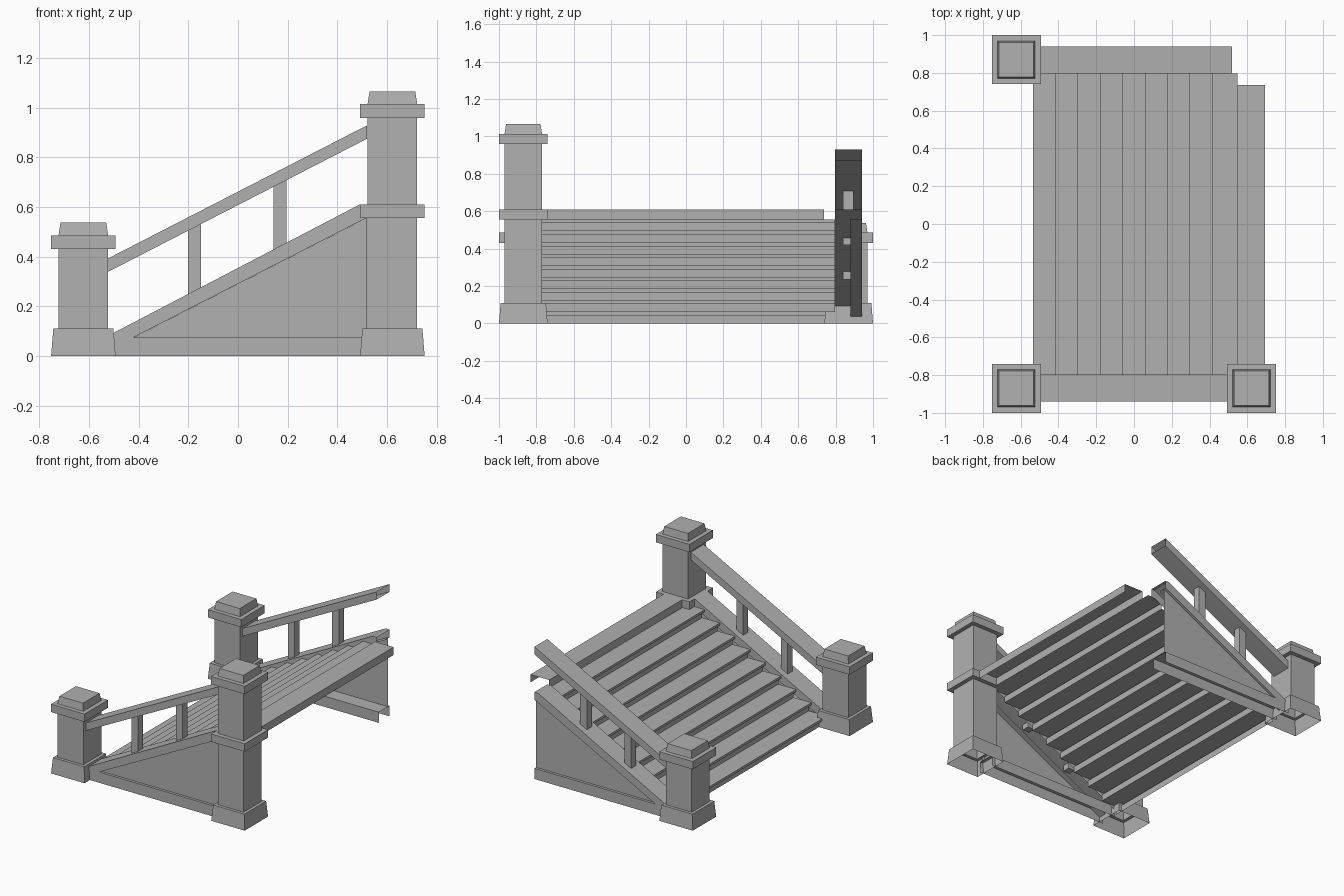
import bpy

if "Cube" in bpy.data.objects:
    bpy.data.objects.remove(bpy.data.objects["Cube"])

# Dark grey stone
stone = bpy.data.materials.new("stone")
stone.diffuse_color = (0.44, 0.44, 0.44, 1)
stone.use_nodes = True
stone.node_tree.nodes["Principled BSDF"].inputs["Base Color"].default_value = stone.diffuse_color


def mesh(name, verts, faces):
    me = bpy.data.meshes.new(name)
    me.from_pydata(verts, [], faces)
    me.update()
    me.materials.append(stone)
    ob = bpy.data.objects.new(name, me)
    bpy.context.collection.objects.link(ob)
    return ob


def sweep(name, sections, closed=False, end=False):
    """Skin strips between sections of equal point count; optionally cap the last."""
    n = len(sections[0])
    verts = [p for s in sections for p in s]
    faces = []
    for i in range(len(sections) - 1):
        for j in range(n if closed else n - 1):
            k = (j + 1) % n
            faces.append((i * n + j, i * n + k, (i + 1) * n + k, (i + 1) * n + j))
    if end:
        faces.append(tuple(range(len(verts) - n, len(verts))))
    return mesh(name, verts, faces)


def post(name, x, y, rings):
    """Square post lofted from (half width, height) rings, open underneath."""
    secs = [[(x - h, y - h, z), (x + h, y - h, z), (x + h, y + h, z), (x - h, y + h, z)]
            for h, z in rings]
    sweep(name, secs, closed=True, end=True)


def cap(z):
    return [(0.10, z), (0.13, z), (0.13, z + 0.055), (0.10, z + 0.055), (0.092, z + 0.107)]


BASE = [(0.13, 0), (0.121, 0.11), (0.10, 0.11)]
BELT = [(0.10, 0.555), (0.13, 0.555), (0.13, 0.61), (0.10, 0.61)]

# Newel posts: two short at the foot, one tall at the top
post("short_post_front", -0.623, -0.87, BASE + cap(0.431))
post("short_post_back", -0.623, 0.87, BASE + cap(0.431))
post("tall_post", 0.622, -0.87, BASE + BELT + cap(0.959))

# Steps: one folded sheet with nosings
N, RUN, RISE, NOSE = 9, 0.1185, 0.0617, 0.02
profile = []
for i in range(N):
    x, z = -0.535 + i * RUN, 0.061 + i * RISE
    profile += [(x + NOSE, z - RISE if i else 0), (x + NOSE, z - 0.016),
                (x, z - 0.016), (x, z)]
profile.append((0.548, z))
sweep("steps", [[(x, y, z) for x, z in profile] for y in (0.797, -0.797)])

# Landing edge slab, open underneath
slab = [(0.548, 0.555), (0.548, 0.61), (0.693, 0.61), (0.693, 0.555)]
sweep("landing_edge", [[(x, y, z) for x, z in slab] for y in (0.737, -0.74)])

for s, side in ((-1, "front"), (1, "back")):
    yi, yl, yp, yo = 0.797 * s, 0.88 * s, 0.922 * s, 0.94 * s

    # Sloped handrail, open at both ends
    rail = [[(x, yi, z), (x, yo, z), (x, yo, z + 0.054), (x, yi, z + 0.054)]
            for x, z in ((-0.525, 0.338), (0.52, 0.875))]
    sweep("handrail_" + side, rail, closed=True)

    # Stringer: inner lip, sloped top, outer band and return behind the panel
    path = [(-0.503, 0.092, 0.033), (0.49, 0.61, 0.542), (0.52, 0.61, 0.557)]
    sweep("stringer_" + side, [[(x, yi, t - 0.06), (x, yi, t), (x, yo, t), (x, yo, b),
                                (x, yl, b)] for x, t, b in path])

    # Recessed side panel
    mesh("side_panel_" + side, [(-0.42, yp, 0.075), (0.52, yp, 0.557),
                                (0.52, yp, 0.075)], [(0, 1, 2)])

    # Skirting channel along the ground
    sweep("skirting_" + side, [[(x, yo, 0), (x, yo, 0.075), (x, 0.82 * s, 0.075),
                                (x, 0.82 * s, 0)] for x in (-0.525, 0.52)])

    # Balusters
    for i, (x, lo, hi) in enumerate(((-0.175, 0.235, 0.53), (0.17, 0.418, 0.71))):
        bpy.ops.mesh.primitive_cube_add(size=1, location=(x, 0.868 * s, (lo + hi) / 2))
        ob = bpy.context.object
        ob.name = f"baluster_{side}_{i + 1}"
        ob.scale = (0.052, 0.055, hi - lo)
        ob.data.materials.append(stone)
